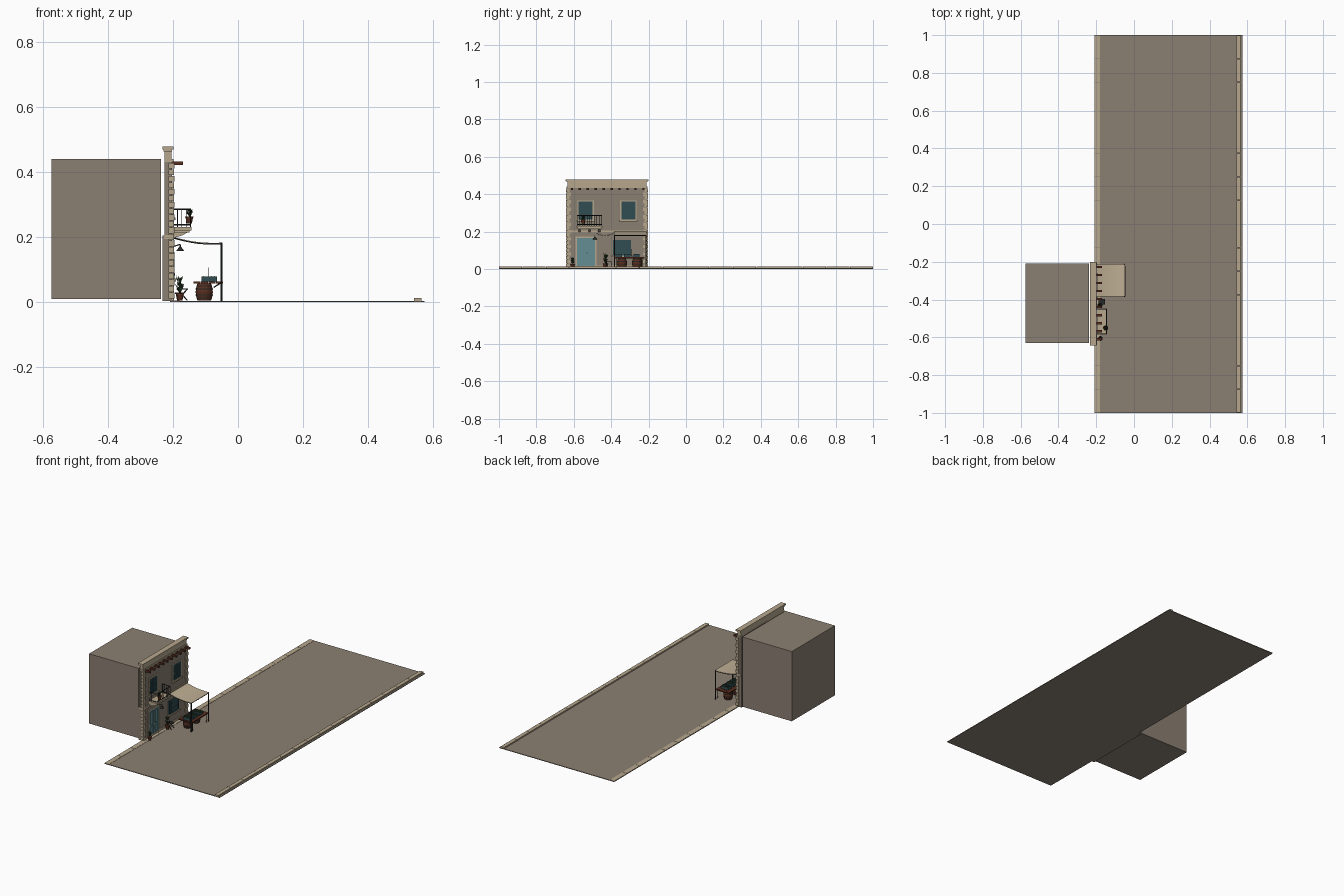
import bpy, bmesh, math, random
from mathutils import Vector, Matrix

if "Cube" in bpy.data.objects:
    bpy.data.objects.remove(bpy.data.objects["Cube"])
random.seed(4)

def mat(name, r, g, b):
    m = bpy.data.materials.new(name)
    m.diffuse_color = (r, g, b, 1)
    m.use_nodes = True
    m.node_tree.nodes["Principled BSDF"].inputs["Base Color"].default_value = m.diffuse_color
    return m

STONE = mat("warm grey plaster", .26, .215, .17)
CREAM = mat("cream stone", .47, .39, .27)
WOOD = mat("red brown wood", .10, .028, .014)
DARK = mat("dark iron", .02, .022, .022)
TEAL = mat("teal paint", .13, .27, .29)
GLASS = mat("dark teal", .03, .075, .085)
GREEN = mat("leaf green", .025, .05, .02)
CLOTH = mat("awning cloth", .52, .43, .30)


class Part:
    """Collects simple solids into one named object."""
    def __init__(self, name, material):
        self.name, self.mat, self.bm = name, material, bmesh.new()

    def box(self, x0, x1, y0, y1, z0, z1):
        m = Matrix.Translation(((x0+x1)/2, (y0+y1)/2, (z0+z1)/2)) @ Matrix.Diagonal((x1-x0, y1-y0, z1-z0, 1))
        bmesh.ops.create_cube(self.bm, size=1, matrix=m)
        return self

    def rod(self, a, b, r, r2=None, n=8):
        a, b = Vector(a), Vector(b)
        d = b - a
        m = Matrix.Translation((a+b)/2) @ d.to_track_quat('Z', 'Y').to_matrix().to_4x4()
        bmesh.ops.create_cone(self.bm, cap_ends=True, segments=n, radius1=r,
                              radius2=r if r2 is None else r2, depth=d.length, matrix=m)
        return self

    def lathe(self, cx, cy, prof, n=14):
        for (r0, z0), (r1, z1) in zip(prof, prof[1:]):
            self.rod((cx, cy, z0), (cx, cy, z1), r0, r1, n)
        return self

    def prism(self, pts, y0, y1):
        f = self.bm.faces.new([self.bm.verts.new((x, y0, z)) for x, z in pts])
        e = bmesh.ops.extrude_face_region(self.bm, geom=[f])
        bmesh.ops.translate(self.bm, vec=(0, y1-y0, 0), verts=[v for v in e['geom'] if isinstance(v, bmesh.types.BMVert)])
        return self

    def leaf(self, p, d, w):
        p, d = Vector(p), Vector(d)
        s = d.cross(Vector((.3, .2, 1))).normalized() * w
        self.bm.faces.new([self.bm.verts.new(q) for q in (p, p+d*.5+s, p+d, p+d*.5-s)])

    def done(self):
        bmesh.ops.recalc_face_normals(self.bm, faces=self.bm.faces)
        me = bpy.data.meshes.new(self.name)
        self.bm.to_mesh(me)
        self.bm.free()
        me.materials.append(self.mat)
        o = bpy.data.objects.new(self.name, me)
        bpy.context.collection.objects.link(o)


# street with kerbs
Part("street", STONE).box(-.21, .575, -1, 1, 0, .004).done()
lk, rk = Part("near_kerb", CREAM), Part("far_kerb", CREAM)
for i in range(16):
    y = -1 + i*.125
    lk.box(-.21, -.18, y+.001, y+.124, .001, .0055)
    rk.box(.542, .565, y+.001, y+.124, .001, .012)
lk.done(); rk.done()

# house body and facade wall
Part("house_body", STONE).box(-.575, -.237, -.63, -.21, .01, .44).done()
Part("facade_wall", STONE).box(-.226, -.203, -.634, -.211, .004, .44).box(-.232, -.21, -.636, -.209, .004, .205).done()
Part("parapet", CREAM).box(-.226, -.205, -.634, -.211, .436, .467).box(-.229, -.203, -.639, -.205, .464, .471).box(
    -.232, -.199, -.643, -.2, .470, .479).box(-.226, -.199, -.638, -.207, .432, .44).done()
Part("band_course", CREAM).box(-.228, -.197, -.638, -.207, .194, .207).box(-.21, -.199, -.634, -.211, .004, .018).done()

# corner stones, alternating long and short
q = Part("corner_stones", CREAM)
for i in range(21):
    z, w = .01 + i*.02, (.026 if i % 2 else .018)
    q.box(-.214, -.195 - .002*(i % 2), -.641, -.641+w, z+.001, z+.019)
    q.box(-.214, -.195 - .002*(i % 2), -.204-w, -.204, z+.001, z+.019)
q.done()

# roof beam ends
v = Part("roof_beams", WOOD)
for i in range(10):
    y = -.61 + i*.0425
    v.box(-.21, -.169, y-.006, y+.006, .422, .433)
v.done()


def frame(p, y0, y1, z0, z1, t, x0, x1):
    p.box(x0, x1, y0, y0+t, z0, z1).box(x0, x1, y1-t, y1, z0, z1)
    p.box(x0, x1, y0+t, y1-t, z1-t, z1).box(x0, x1, y0+t, y1-t, z0, z0+t)


# upper windows: glass, louvred shutters, stone surround
glass, shut, sur = Part("window_glass", GLASS), Part("window_shutters", GLASS), Part("window_surrounds", CREAM)
for yc in (-.537, -.308):
    glass.box(-.206, -.202, yc-.038, yc+.038, .265, .361)
    for s in (-.019, .019):
        frame(shut, yc+s-.019, yc+s+.019, .265, .361, .004, -.203, -.199)
        for k in range(9):
            shut.box(-.203, -.2, yc+s-.015, yc+s+.015, .273+k*.01, .277+k*.01)
    frame(sur, yc-.044, yc+.044, .259, .367, .006, -.206, -.199)
    sur.box(-.206, -.193, yc-.049, yc+.049, .253, .260)
# shop window
glass.box(-.206, -.2, -.388, -.296, .074, .152)
frame(shut, -.39, -.294, .072, .155, .004, -.203, -.196)
for y in (-.366, -.342, -.318):
    shut.box(-.203, -.198, y-.0015, y+.0015, .074, .152)
for z in (.1, .127):
    shut.box(-.203, -.198, -.388, -.296, z-.0015, z+.0015)
sur.box(-.206, -.191, -.397, -.287, .064, .072)
# door surround
frame(sur, -.591, -.479, .008, .174, .008, -.206, -.197)
glass.done(); shut.done(); sur.done()

# double door with raised panels
d, pn = Part("double_door", TEAL), Part("door_panes", GLASS)
d.box(-.206, -.2015, -.583, -.487, .016, .166)
for yc in (-.559, -.511):
    frame(d, yc-.0225, yc+.0225, .016, .166, .006, -.202, -.198)
    d.box(-.202, -.199, yc-.0165, yc+.0165, .068, .074)
    d.box(-.202, -.199, yc-.011, yc+.011, .028, .062)
    d.box(-.202, -.199, yc-.011, yc+.011, .08, .154)
pn.rod((-.199, -.53, .085), (-.194, -.53, .085), .003)
d.done(); pn.done()

# balcony slab on curved brackets
b = Part("balcony", CREAM).box(-.205, -.143, -.585, -.447, .221, .231).box(-.205, -.149, -.58, -.452, .215, .221)
for y in (-.575, -.522, -.47):
    b.prism([(-.205, .215), (-.155, .215), (-.17, .206), (-.19, .2), (-.205, .197)], y, y+.012)
b.done()

# balcony railing
r = Part("balcony_railing", DARK)
c = [(-.2, -.581), (-.146, -.581), (-.146, -.451), (-.2, -.451)]
for (xa, ya), (xb, yb) in zip(c, c[1:]):
    for z in (.238, .286):
        r.rod((xa, ya, z), (xb, yb, z), .0022, n=6)
    n = 10 if xa == xb else 4
    for i in range(n+1):
        x, y = xa+(xb-xa)*i/n, ya+(yb-ya)*i/n
        r.rod((x, y, .231), (x, y, .286), .0013, n=5)
r.done()


# potted plants: on the balcony rail and beside the door
def plant(tag, x, y, z, rad, h, leafh, m):
    Part(tag+"_pot", m).lathe(x, y, [(rad*.65, z), (rad, z+h*.85), (rad*1.15, z+h*.86), (rad*1.15, z+h)]).done()
    g = Part(tag+"_leaves", GREEN)
    for i in range(26):
        a, t = i*2.4, random.random()
        o = Vector((math.cos(a)*rad, math.sin(a)*rad, 0))
        s = Vector((x, y, z+h+leafh*.6*t)) + o*.25
        g.leaf(s, o*random.uniform(.5, 1) + Vector((0, 0, leafh*.35)), rad*.22)
    for i in range(3):
        g.rod((x, y, z+h*.8), (x+rad*.4*math.cos(i*2.1), y+rad*.4*math.sin(i*2.1), z+h+leafh*.8), .0012, n=5)
    g.done()


plant("balcony_plant", -.15, -.55, .242, .012, .022, .024, WOOD)
plant("left_plant", -.178, -.606, .005, .011, .022, .038, WOOD)
plant("right_plant", -.18, -.43, .005, .012, .024, .058, WOOD)

# folding stool
s = Part("folding_stool", DARK)
for y in (-.425, -.4):
    s.rod((-.187, y, .005), (-.156, y, .04), .0018, n=6).rod((-.156, y, .005), (-.187, y, .04), .0018, n=6)
s.box(-.189, -.154, -.427, -.398, .039, .042).done()

# wall lamp
Part("wall_lamp", DARK).rod((-.203, -.487, .17), (-.178, -.487, .178), .0018).rod((-.178, -.487, .178), (-.178, -.487, .17), .0018).rod(
    (-.178, -.487, .157), (-.178, -.487, .17), .013, .003, 14).done()

# awning: sagging cloth on an iron frame
pts = [(-.2+.152*t/8, .201-.018*t/8 - .007*math.sin(math.pi*t/8)) for t in range(9)]
Part("awning_cloth", CLOTH).prism(pts + [(x, z-.002) for x, z in reversed(pts)], -.385, -.211).done()
f = Part("awning_frame", DARK)
for y in (-.383, -.213):
    f.rod((-.051, y, .004), (-.051, y, .183), .003)
for i in range(9):
    y = -.383 + i*.17/8
    for (xa, za), (xb, zb) in zip(pts, pts[1:]):
        f.rod((xa, y, za-.004), (xb, y, zb-.004), .0018, n=5)
f.rod((-.051, -.385, .18), (-.051, -.211, .18), .0025).rod((-.2, -.385, .196), (-.2, -.211, .196), .0025)
f.done()

# market stand: plank table on two barrels
t = Part("table_top", WOOD)
for i in range(4):
    t.box(-.137+i*.023, -.115+i*.023, -.385, -.222, .057, .063)
t.done()
br, hp = Part("barrels", WOOD), Part("barrel_hoops", DARK)
for y in (-.342, -.262):
    br.lathe(-.104, y, [(.021, .005), (.025, .018), (.0265, .031), (.025, .044), (.021, .057)], 16)
    for z, w in ((.012, .0245), (.022, .0267), (.040, .0267), (.05, .0245)):
        hp.lathe(-.104, y, [(w, z-.0015), (w, z+.0015)], 16)
br.done(); hp.done()
Part("table_legs", DARK).rod((-.052, -.37, .005), (-.052, -.37, .058), .002).rod((-.052, -.235, .005), (-.052, -.235, .058), .002).rod(
    (-.075, -.37, .045), (-.055, -.37, .058), .002).done()

# goods on the table: crates and a price stick
g = Part("crates", GLASS)
for y in (-.36, -.315, -.265):
    g.box(-.113, -.064, y-.017, y+.017, .063, .066)
    for a in (-.017, .015):
        g.box(-.113, -.064, y+a, y+a+.002, .066, .079)
    g.box(-.113, -.111, y-.015, y+.015, .066, .079).box(-.066, -.064, y-.015, y+.015, .066, .079)
g.done()
fr = Part("produce", GREEN)
for y in (-.36, -.315, -.265):
    for i in range(12):
        bmesh.ops.create_icosphere(fr.bm, subdivisions=1, radius=.006, matrix=Matrix.Translation(
            (-.105+.011*(i % 4), y-.01+.01*(i//4), .074)))
fr.done()
Part("stick", DARK).rod((-.09, -.29, .063), (-.09, -.29, .107), .001).done()
# hanging wire between lamp and awning
w = Part("hanging_wire", DARK)
k = [(-.197, -.48+.095*i/6, .19-.012*math.sin(math.pi*i/6)) for i in range(7)]
for a, e in zip(k, k[1:]):
    w.rod(a, e, .001, n=5)
w.done()
